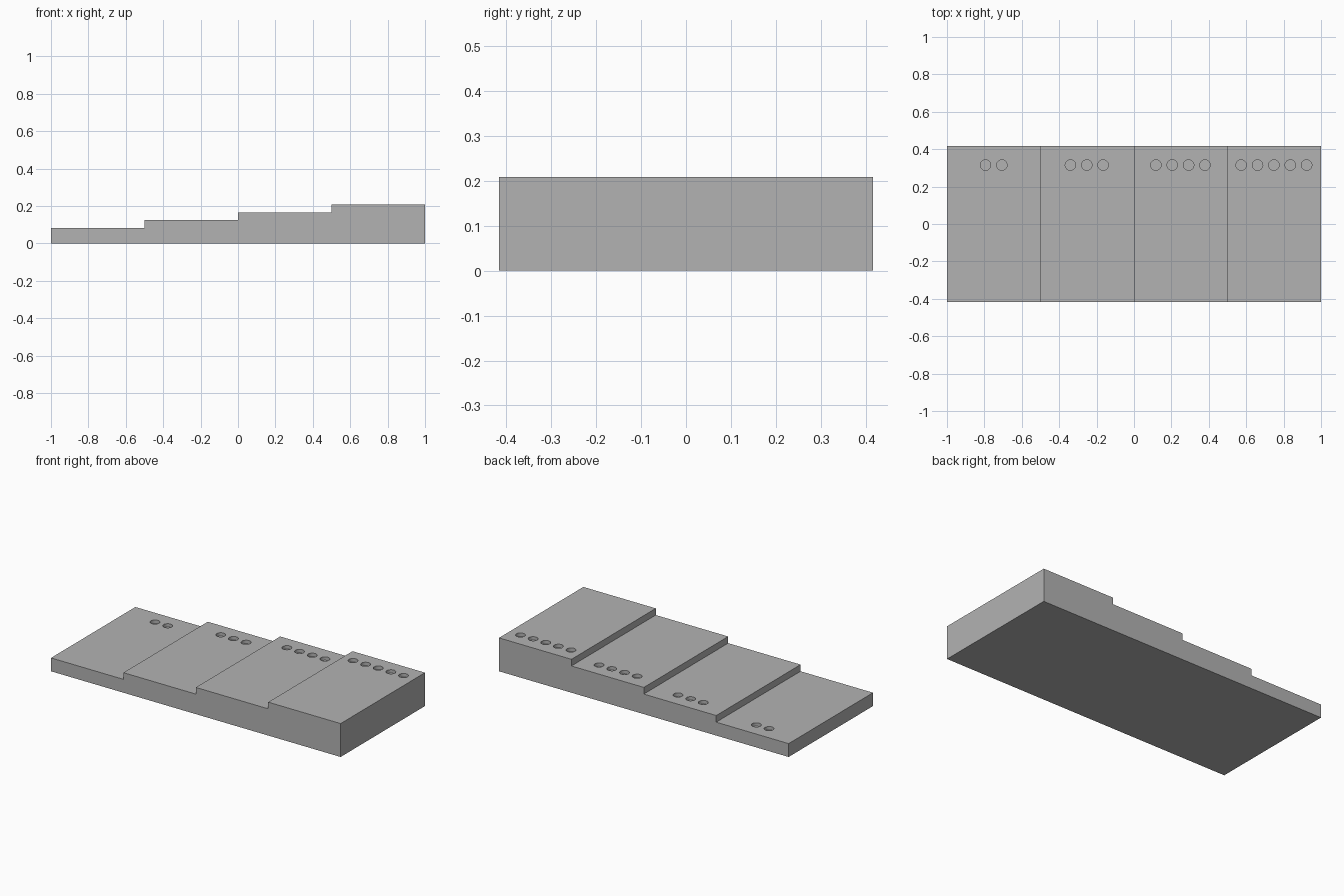
import bpy
import bmesh

STEPS = 4
HALF_DEPTH = 0.416
RISE = 0.0417
HOLE_RADIUS = 0.028
HOLE_DEPTH = 0.021
HOLE_Y = 0.315
PITCH = 0.0875
FIRST_HOLES = (-0.794, -0.34, 0.117, 0.573)

cube = bpy.data.objects.get("Cube")
if cube:
    bpy.data.objects.remove(cube, do_unlink=True)

# Single grey material
grey = bpy.data.materials.new("plain grey")
grey.use_nodes = True
colour = (0.45, 0.45, 0.45, 1)
grey.diffuse_color = colour
grey.node_tree.nodes["Principled BSDF"].inputs["Base Color"].default_value = colour


def make_object(name, bm):
    bmesh.ops.recalc_face_normals(bm, faces=bm.faces)
    mesh = bpy.data.meshes.new(name)
    bm.to_mesh(mesh)
    bm.free()
    mesh.materials.append(grey)
    obj = bpy.data.objects.new(name, mesh)
    bpy.context.collection.objects.link(obj)
    return obj


def step_top(i):
    return RISE * (i + 2)


# Stepped block: staircase profile extruded from front to back
profile = [(1, 0), (-1, 0)]
for i in range(STEPS):
    left = -1 + 2 * i / STEPS
    profile += [(left, step_top(i)), (left + 2 / STEPS, step_top(i))]
bm = bmesh.new()
face = bm.faces.new([bm.verts.new((x, -HALF_DEPTH, z)) for x, z in profile])
extruded = bmesh.ops.extrude_face_region(bm, geom=[face])["geom"]
bmesh.ops.translate(bm, vec=(0, 2 * HALF_DEPTH, 0),
                    verts=[v for v in extruded if isinstance(v, bmesh.types.BMVert)])
block = make_object("stepped_block", bm)

# Counting holes: two on the lowest step, one more on each step up
bm = bmesh.new()
for i, first in enumerate(FIRST_HOLES):
    for k in range(i + 2):
        pin = bmesh.ops.create_cone(bm, cap_ends=True, segments=32, radius1=HOLE_RADIUS,
                                    radius2=HOLE_RADIUS, depth=2 * HOLE_DEPTH)
        bmesh.ops.translate(bm, verts=pin["verts"],
                            vec=(first + k * PITCH, HOLE_Y, step_top(i)))
cutter = make_object("hole_cutter", bm)
cutter.hide_render = True
cutter.hide_viewport = True

cut = block.modifiers.new("holes", 'BOOLEAN')
cut.operation = 'DIFFERENCE'
cut.solver = 'EXACT'
cut.object = cutter

# Bake the cut and drop the helper
bpy.context.view_layer.update()
graph = bpy.context.evaluated_depsgraph_get()
result = bpy.data.meshes.new_from_object(block.evaluated_get(graph))
block.modifiers.clear()
block.data = result
bpy.data.objects.remove(cutter, do_unlink=True)

# Round hole walls, crisp edges
bpy.ops.object.select_all(action='DESELECT')
block.select_set(True)
bpy.context.view_layer.objects.active = block
bpy.ops.object.shade_smooth_by_angle()
